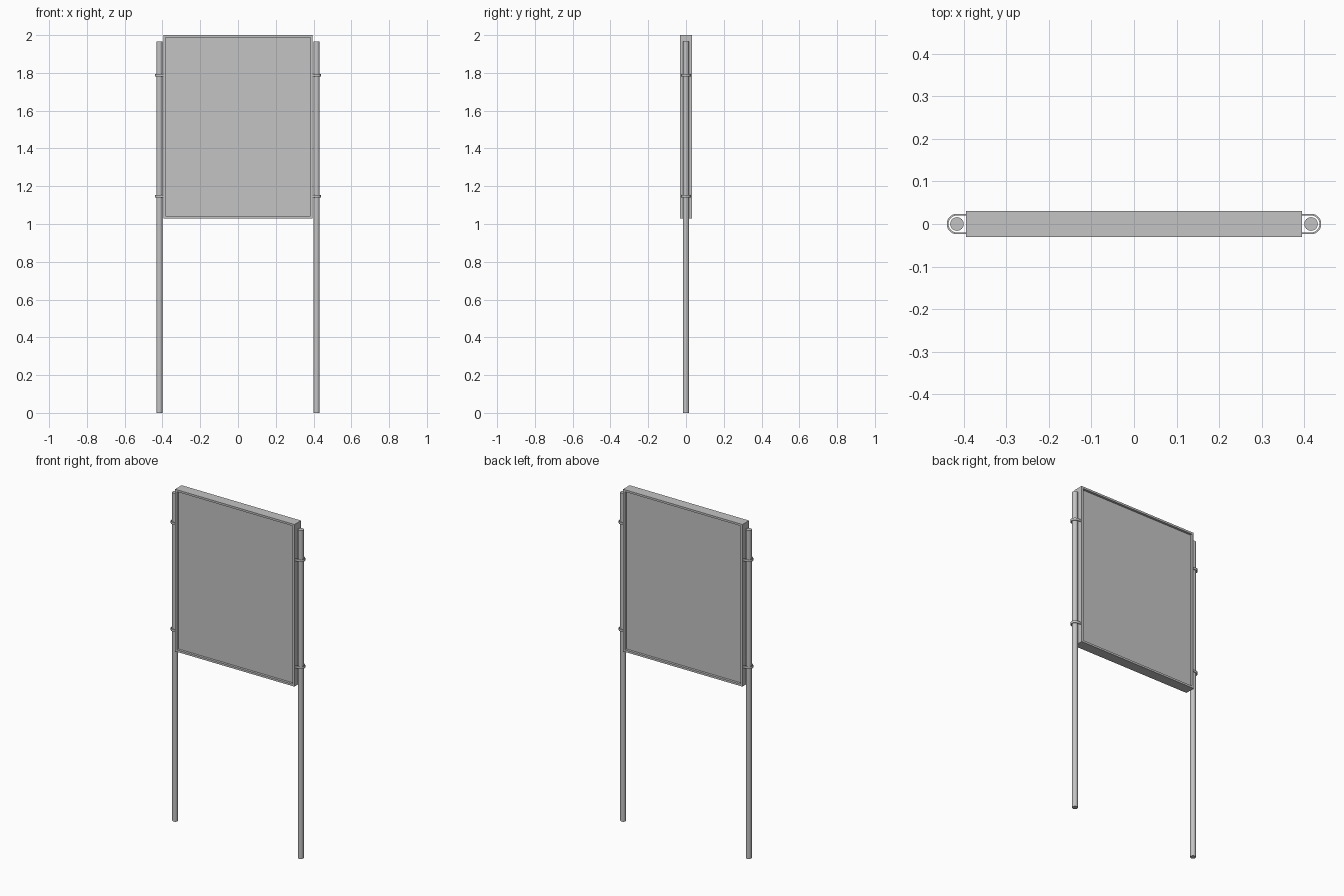
import bpy
import bmesh
import math
from mathutils import Vector

default = bpy.data.objects.get("Cube")
if default:
    bpy.data.objects.remove(default, do_unlink=True)

# Single painted-metal colour
GREY = (0.55, 0.55, 0.55, 1.0)
metal = bpy.data.materials.new("grey_metal")
metal.diffuse_color = GREY
metal.use_nodes = True
metal.node_tree.nodes["Principled BSDF"].inputs["Base Color"].default_value = GREY

PANEL_X, PANEL_Y = 0.395, 0.031
PANEL_Z = (1.03, 2.0)
POST_X, POST_R, POST_H = 0.416, 0.016, 1.965
STRAP_OUT, STRAP_IN, STRAP_H = 0.024, 0.020, 0.014


def finish(bm, name, smooth=False):
    bmesh.ops.recalc_face_normals(bm, faces=bm.faces)
    mesh = bpy.data.meshes.new(name)
    bm.to_mesh(mesh)
    bm.free()
    mesh.materials.append(metal)
    obj = bpy.data.objects.new(name, mesh)
    bpy.context.collection.objects.link(obj)
    if smooth:
        bpy.ops.object.select_all(action="DESELECT")
        obj.select_set(True)
        bpy.context.view_layer.objects.active = obj
        bpy.ops.object.shade_smooth_by_angle(angle=math.radians(35))
    return obj


# Display panel: a box with a framed recess on the front and the back
bm = bmesh.new()
bmesh.ops.create_cube(bm, size=1)
for v in bm.verts:
    v.co = Vector((v.co.x * 2 * PANEL_X, v.co.y * 2 * PANEL_Y,
                   PANEL_Z[1] if v.co.z > 0 else PANEL_Z[0]))
bm.normal_update()
for face in [f for f in bm.faces if abs(f.normal.y) > 0.9]:
    inward = -face.normal.copy()
    bmesh.ops.inset_region(bm, faces=[face], thickness=0.017)
    rim = bmesh.ops.extrude_discrete_faces(bm, faces=[face])["faces"]
    bmesh.ops.translate(bm, verts=rim[0].verts, vec=inward * 0.014)
finish(bm, "display_panel")


def post(side, label):
    bm = bmesh.new()
    bmesh.ops.create_cone(bm, cap_ends=True, segments=24,
                          radius1=POST_R, radius2=POST_R, depth=POST_H)
    bmesh.ops.translate(bm, verts=bm.verts, vec=(side * POST_X, 0, POST_H / 2))
    finish(bm, label + "_post", True)


def strap(side, z, name):
    # U-shaped band around the post, its ends meeting the panel edge
    def outline(r):
        arc = [(POST_X + r * math.cos(a), r * math.sin(a))
               for a in (math.pi * (i / 16 - 0.5) for i in range(17))]
        return [(PANEL_X, -r)] + arc + [(PANEL_X, r)]

    bm = bmesh.new()
    outer, inner = ([bm.verts.new((side * x, y, z - STRAP_H / 2))
                     for x, y in outline(r)] for r in (STRAP_OUT, STRAP_IN))
    faces = [bm.faces.new((outer[i], outer[i + 1], inner[i + 1], inner[i]))
             for i in range(len(outer) - 1)]
    top = bmesh.ops.extrude_face_region(bm, geom=faces)["geom"]
    bmesh.ops.translate(bm, vec=(0, 0, STRAP_H),
                        verts=[g for g in top if isinstance(g, bmesh.types.BMVert)])
    finish(bm, name, True)


# Posts and straps on both sides
for side, label in ((1, "left"), (-1, "right")):
    post(side, label)
    for z, level in ((1.787, "upper"), (1.147, "lower")):
        strap(side, z, f"{label}_{level}_strap")
